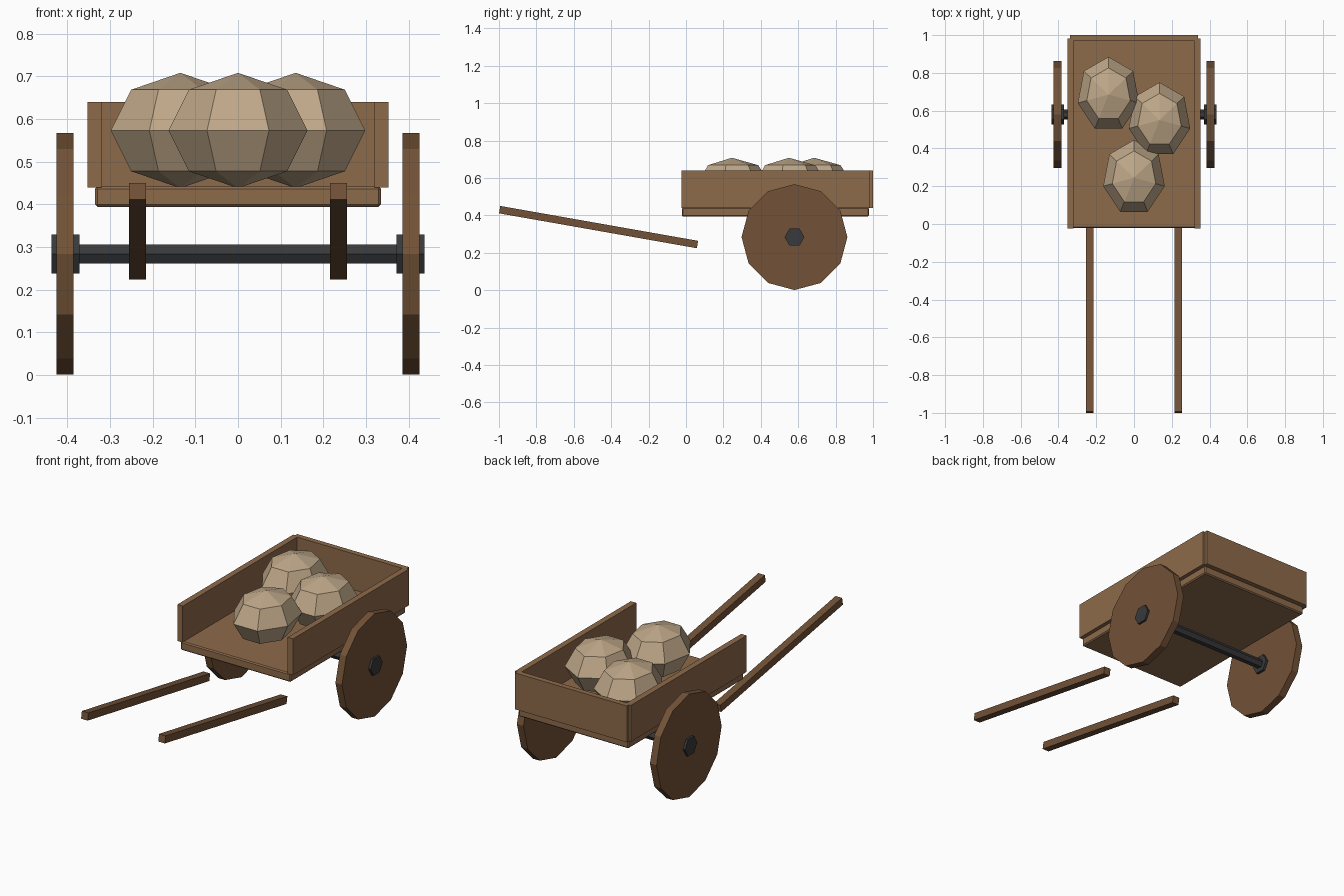
import bpy, bmesh, math
from mathutils import Matrix, Vector

if "Cube" in bpy.data.objects:
    bpy.data.objects.remove(bpy.data.objects["Cube"])


def material(name, rgb):
    m = bpy.data.materials.new(name)
    m.diffuse_color = (*rgb, 1)
    m.use_nodes = True
    m.node_tree.nodes["Principled BSDF"].inputs["Base Color"].default_value = m.diffuse_color
    return m


WOOD = material("wood", (0.27, 0.145, 0.07))
DARK_WOOD = material("dark_wood", (0.17, 0.085, 0.038))
IRON = material("iron", (0.04, 0.041, 0.044))
CLOTH = material("sackcloth", (0.52, 0.39, 0.25))


def add(name, bm, mat):
    bmesh.ops.recalc_face_normals(bm, faces=bm.faces)
    me = bpy.data.meshes.new(name)
    bm.to_mesh(me)
    bm.free()
    me.materials.append(mat)
    ob = bpy.data.objects.new(name, me)
    bpy.context.collection.objects.link(ob)
    return ob


def box(name, centre, size, mat, tilt=0):
    bm = bmesh.new()
    bmesh.ops.create_cube(bm, size=1, matrix=Matrix.Translation(centre)
                          @ Matrix.Rotation(tilt, 4, 'X')
                          @ Matrix.Diagonal((*size, 1)))
    return add(name, bm, mat)


def disc(name, x, radius, width, sides, mat):
    """Cylinder along x on the axle line, with a vertex pointing along y."""
    bm = bmesh.new()
    ring = [bm.verts.new((x - width / 2,
                          0.58 + radius * math.cos(i * math.tau / sides),
                          0.284 + radius * math.sin(i * math.tau / sides)))
            for i in range(sides)]
    face = bm.faces.new(ring)
    ext = bmesh.ops.extrude_face_region(bm, geom=[face], use_keep_orig=True)
    top = [v for v in ext["geom"] if isinstance(v, bmesh.types.BMVert)]
    bmesh.ops.translate(bm, verts=top, vec=(width, 0, 0))
    return add(name, bm, mat)


def sack(name, x, y):
    """Seven-sided, four-band ellipsoid."""
    bm = bmesh.new()
    c, r, n = Vector((x, y, 0.573)), Vector((0.167, 0.2, 0.135)), 7

    def point(lat, lon):
        d = Vector((math.cos(lat) * math.cos(lon),
                    math.cos(lat) * math.sin(lon), math.sin(lat)))
        return bm.verts.new(c + d * r)

    rings = [[point(lat, math.pi / 2 + i * math.tau / n) for i in range(n)]
             for lat in (-math.pi / 4, 0, math.pi / 4)]
    bottom, top = point(-math.pi / 2, 0), point(math.pi / 2, 0)
    for i in range(n):
        j = (i + 1) % n
        for a, b in zip(rings, rings[1:]):
            bm.faces.new((a[i], a[j], b[j], b[i]))
        bm.faces.new((bottom, rings[0][j], rings[0][i]))
        bm.faces.new((top, rings[-1][i], rings[-1][j]))
    return add(name, bm, CLOTH)


# Cart bed, open at the front
floor = box("bed_floor", (0, 0.478, 0.418), (0.67, 1.0, 0.048), WOOD)
bev = floor.modifiers.new("bevel", 'BEVEL')
bev.width, bev.segments = 0.006, 1
box("back_board", (0, 0.985, 0.54), (0.68, 0.03, 0.2), WOOD)

# Axle between the wheels
disc("axle", 0, 0.026, 0.8, 6, IRON)

# Paired parts
for side, s in (("left", -1), ("right", 1)):
    box(f"{side}_side_board", (s * 0.336, 0.479, 0.54), (0.033, 1.006, 0.2), WOOD)
    disc(f"{side}_wheel", s * 0.405, 0.283, 0.04, 12, DARK_WOOD)
    disc(f"{side}_hub", s * 0.404, 0.053, 0.066, 6, IRON)
    box(f"{side}_handle", (s * 0.235, -0.4675, 0.3375), (0.04, 1.074, 0.04),
        DARK_WOOD, math.radians(-10))

# Load
for i, (x, y) in enumerate(((-0.135, 0.685), (0.135, 0.55), (0, 0.245))):
    sack(f"sack_{i + 1}", x, y)
